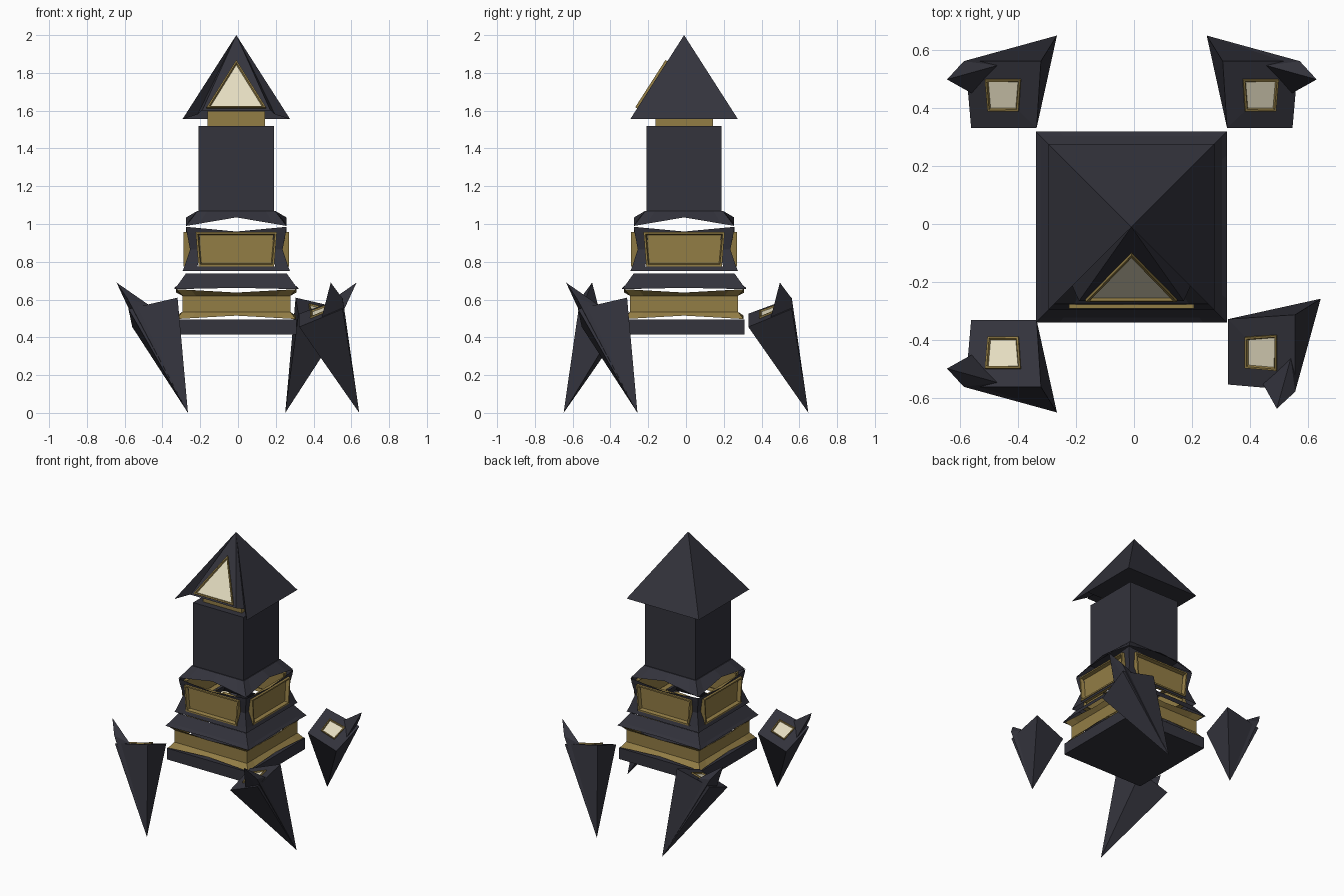
import bpy, bmesh
from mathutils import Vector

cube = bpy.data.objects.get("Cube")
if cube:
    bpy.data.objects.remove(cube)


def material(name, rgb):
    m = bpy.data.materials.new(name)
    m.use_nodes = True
    m.diffuse_color = (*rgb, 1)
    bsdf = next(n for n in m.node_tree.nodes if n.type == 'BSDF_PRINCIPLED')
    bsdf.inputs["Base Color"].default_value = (*rgb, 1)
    bsdf.inputs["Roughness"].default_value = 0.8
    return m


DARK = material("dark slate", (0.033, 0.033, 0.045))
GOLD = material("old gold", (0.29, 0.205, 0.06))
GLASS = material("pale cream", (0.78, 0.72, 0.53))
CENTRE = Vector((-0.009, -0.01, 0))


def finish(name, bm, mats, fix_normals=True):
    if fix_normals:
        bmesh.ops.recalc_face_normals(bm, faces=bm.faces[:])
    mesh = bpy.data.meshes.new(name)
    bm.to_mesh(mesh)
    bm.free()
    for m in mats:
        mesh.materials.append(m)
    ob = bpy.data.objects.new(name, mesh)
    bpy.context.collection.objects.link(ob)
    return ob


def square_loft(name, levels, mat, bottom=False, top=False, windows=()):
    """Stack square rings given as (half width, corner z, mid-side z)."""
    bm = bmesh.new()
    rings = []
    for h, zc, zm in levels:
        ring = []
        for side in range(4):
            for t in (-1, -0.75, 0, 0.75):
                x, y = t * h, -h
                for _ in range(side):
                    x, y = -y, x
                z = zc + (zm - zc) * (1 - abs(t))
                ring.append(bm.verts.new(Vector((x, y, z)) + CENTRE))
        rings.append(ring)
    for k in range(len(rings) - 1):
        a, b = rings[k], rings[k + 1]
        for i in range(16):
            if k in windows and i % 4 in (1, 2):
                continue
            j = (i + 1) % 16
            bm.faces.new((a[i], a[j], b[j], b[i]))
    if bottom:
        bm.faces.new(rings[0][::-1])
    if top:
        bm.faces.new(rings[-1])
    return finish(name, bm, [mat])


def framed_panel(name, corners, outward, lift, rim, recess, pane):
    """Raised gold frame with a sunken pane."""
    bm = bmesh.new()
    f = bm.faces.new([bm.verts.new(c) for c in corners])
    f.normal_update()
    if f.normal.dot(outward) < 0:
        f.normal_flip()
    for thick, depth in ((0, lift), (rim, 0), (rim * 0.6, -recess)):
        bmesh.ops.inset_individual(bm, faces=[f], thickness=thick, depth=depth)
    f.material_index = 1
    return finish(name, bm, [GOLD, pane], False)


def hull(name, points, mat):
    bm = bmesh.new()
    for p in points:
        bm.verts.new(p)
    bmesh.ops.convex_hull(bm, input=bm.verts[:])
    return finish(name, bm, [mat])


# Tower body from the floor slab up to the neck
square_loft("base_slab", [(0.32, 0.415, 0.415), (0.32, 0.495, 0.495)], DARK, True, True)
square_loft("gold_band", [(0.315, 0.497, 0.515), (0.286, 0.535, 0.535),
                          (0.286, 0.62, 0.62), (0.318, 0.655, 0.637)], GOLD)
square_loft("lower_skirt", [(0.328, 0.655, 0.662), (0.312, 0.675, 0.675),
                            (0.267, 0.738, 0.738)], DARK)
square_loft("window_frame", [(0.285, 0.75, 0.75), (0.275, 0.775, 0.775), (0.245, 0.865, 0.865),
                             (0.262, 0.955, 0.945), (0.266, 0.985, 0.96)],
            DARK, windows=(1, 2))
square_loft("upper_skirt", [(0.265, 0.99, 1.035), (0.205, 1.07, 1.07)], DARK, top=True)
square_loft("column", [(0.199, 1.07, 1.07), (0.199, 1.52, 1.52)], DARK, True, True)
square_loft("neck", [(0.152, 1.52, 1.52), (0.152, 1.598, 1.598)], GOLD, True, True)

# Four recessed gold panels around the window frame
for side, label in enumerate(("front", "left", "back", "right")):
    pts = [Vector((-0.2, -0.237, 0.775)), Vector((0.2, -0.237, 0.775)),
           Vector((0.215, -0.237, 0.957)), Vector((-0.215, -0.237, 0.957))]
    out = Vector((0, -1, 0))
    for _ in range(side):
        pts = [Vector((-p.y, p.x, p.z)) for p in pts]
        out = Vector((-out.y, out.x, 0))
    framed_panel(label + "_panel", [p + CENTRE for p in pts], out, 0.043, 0.014, 0.025, GOLD)

# Pyramid roof with a grooved front and a notch above the neck
H, Z0, APEX = 0.285, 1.555, 2.0


def slope(x, z):
    return Vector((x, -H * (APEX - z) / (APEX - Z0), z))


bm = bmesh.new()
points = {"apex": Vector((0, 0, APEX))}
for s, k in ((-1, "l"), (1, "r")):
    points["back" + k] = Vector((s * H, H, Z0))
    points["corner" + k] = Vector((s * H, -H, Z0))
    points["plate" + k] = slope(s * 0.18, 1.602)
    points["groove" + k] = Vector((s * 0.205, -0.2, 1.58))
    points["notch" + k] = Vector((s * 0.18, -0.13, 1.602))
    points["mid" + k] = Vector((s * H, -0.13, Z0))
v = {k: bm.verts.new(p + CENTRE) for k, p in points.items()}
faces = ["apex backl backr", "apex platel plater", "platel plater notchr notchl",
         "notchl notchr midr midl", "midl midr backr backl"]
for k in "lr":
    faces += [f"apex back{k} mid{k} corner{k}", f"apex corner{k} groove{k}",
              f"apex groove{k} plate{k}", f"plate{k} groove{k} notch{k}",
              f"mid{k} corner{k} groove{k}", f"mid{k} groove{k} notch{k}"]
for names in faces:
    bm.faces.new([v[n] for n in names.split()])
finish("roof", bm, [DARK])
framed_panel("roof_window", [slope(x, z) + CENTRE for x, z in
                             ((-0.157, 1.612), (0.157, 1.612), (0, 1.862))],
             Vector((0, -1, 0.6)), 0.012, 0.016, 0.009, GLASS)

# Spiked legs: a tapering block with a tilted top, a side fin and a small window
TOP = [(-0.335, -0.33, 0.525), (-0.56, -0.33, 0.455), (-0.58, -0.56, 0.55), (-0.32, -0.56, 0.61)]
TIP = (-0.265, -0.648, 0.0)
FIN = [(-0.643, -0.497, 0.69), (-0.585, -0.56, 0.605), (-0.47, -0.545, 0.57),
       (-0.55, -0.445, 0.49), TIP]
LEGS = {
    "front_right": lambda x, y: (x, y),
    "back_right": lambda x, y: (x, -y),
    "back_left": lambda x, y: (-x - 0.015, -y),
    "front_left": lambda x, y: (-y - 0.006, x + 0.008),
}
for label, place in LEGS.items():
    top, fin, tip = ([Vector((*place(p[0], p[1]), p[2])) for p in group]
                     for group in (TOP, FIN, [TIP]))
    hull(label + "_leg", top + tip, DARK)
    hull(label + "_leg_fin", fin, DARK)
    mid = sum(top, Vector()) / 4
    framed_panel(label + "_leg_window", [mid.lerp(p, 0.47) for p in top],
                 Vector((0, 0, 1)), 0.012, 0.009, 0.008, GLASS)
